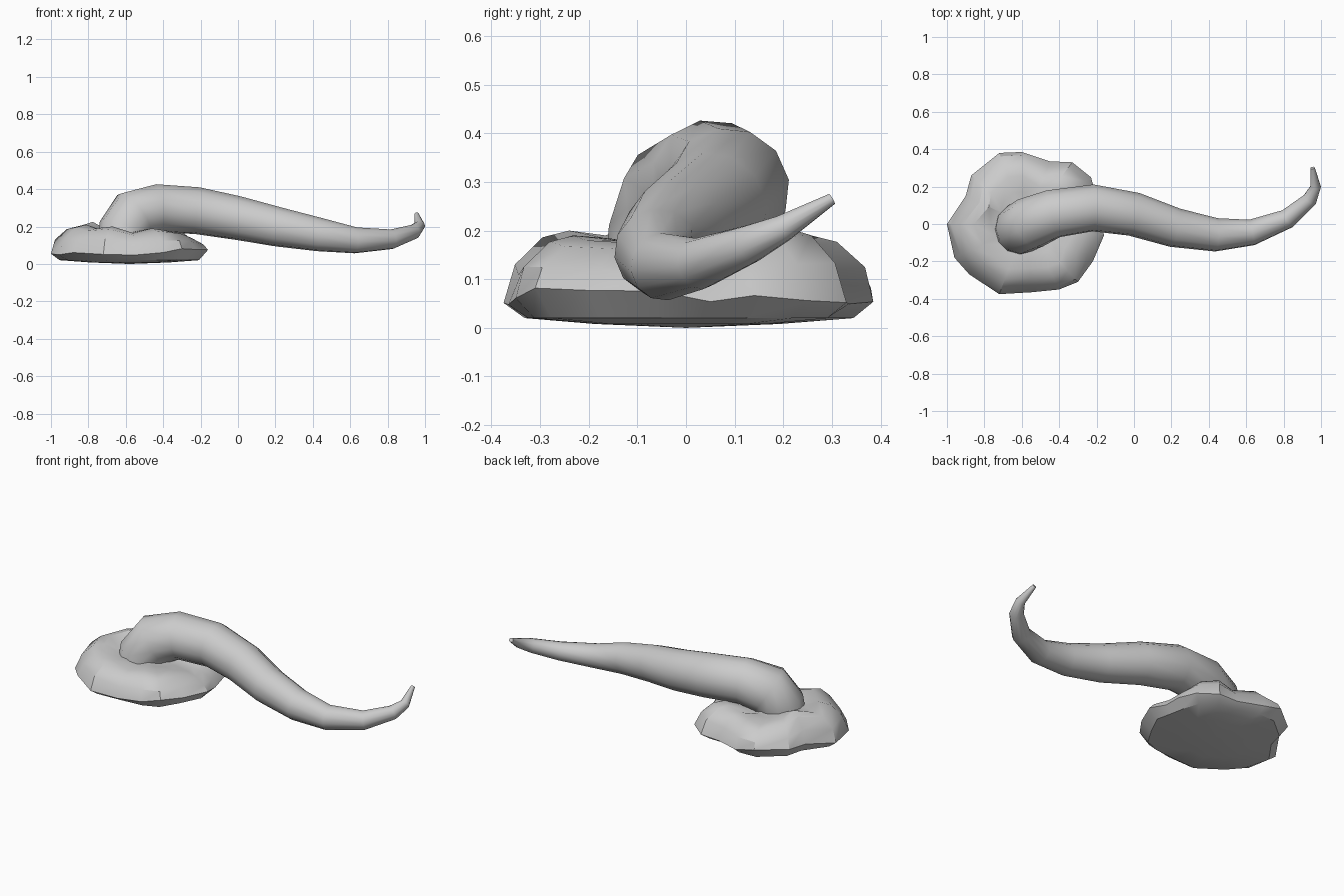
import bpy, bmesh, math, random
from mathutils import Vector

random.seed(4)
default = bpy.data.objects.get("Cube")
if default:
    bpy.data.objects.remove(default, do_unlink=True)

grey = bpy.data.materials.new("light grey")
grey.use_nodes = True
colour = (0.6, 0.6, 0.6, 1)
grey.diffuse_color = colour
grey.node_tree.nodes["Principled BSDF"].inputs["Base Color"].default_value = colour


def loft(name, rings, angle, cap_start=None, cap_end=None):
    """Skin equal-length rings of points; caps are fans to a given point."""
    bm = bmesh.new()
    loops = [[bm.verts.new(p) for p in ring] for ring in rings]
    count = len(loops[0])
    for low, high in zip(loops, loops[1:]):
        for i in range(count):
            j = (i + 1) % count
            bm.faces.new((low[i], low[j], high[j], high[i]))
    for loop, tip in ((loops[0], cap_start), (loops[-1], cap_end)):
        centre = bm.verts.new(tip)
        for i in range(count):
            bm.faces.new((loop[i], loop[(i + 1) % count], centre))
    bmesh.ops.recalc_face_normals(bm, faces=bm.faces)
    mesh = bpy.data.meshes.new(name)
    bm.to_mesh(mesh)
    bm.free()
    mesh.materials.append(grey)
    obj = bpy.data.objects.new(name, mesh)
    bpy.context.collection.objects.link(obj)
    bpy.ops.object.select_all(action='DESELECT')
    obj.select_set(True)
    bpy.context.view_layer.objects.active = obj
    bpy.ops.object.shade_smooth_by_angle(angle=math.radians(angle))
    return obj


# Tentacle: centre x, y, z and radius along its length
path = [(-.62, -.04, .08, .13), (-.61, -.025, .18, .137), (-.555, .005, .26, .143),
        (-.43, .055, .297, .132), (-.22, .086, .285, .127), (0, .052, .245, .118),
        (.22, -.02, .197, .106), (.44, -.058, .156, .09), (.63, -.045, .126, .07),
        (.82, .028, .132, .053), (.94, .13, .172, .04), (.972, .2, .205, .028),
        (.955, .3, .265, .012)]
points = [Vector(p[:3]) for p in path]
sides = 12
rings = []
side = Vector((0, 1, 0))
for i, point in enumerate(points):
    ahead = points[min(i + 1, len(points) - 1)] - point
    behind = point - points[max(i - 1, 0)]
    along = (ahead.normalized() + behind.normalized()).normalized()
    side = (side - along * side.dot(along)).normalized()
    up = along.cross(side)
    ring = []
    for k in range(sides):
        a = math.tau * k / sides
        ring.append(point + path[i][3] * (side * math.cos(a) + up * math.sin(a)))
    rings.append(ring)
loft("tentacle", rings, 50, points[0], points[-1])

# Mound: outline x, y and ridge height, anticlockwise from the left
outline = [(-1, 0, .2), (-.96, -.18, .21), (-.88, -.27, .19), (-.72, -.375, .2),
           (-.55, -.365, .165), (-.4, -.35, .19), (-.3, -.31, .18), (-.22, -.2, .175),
           (-.16, -.06, .15), (-.185, .05, .14), (-.2, .14, .16), (-.23, .25, .2),
           (-.33, .33, .205), (-.45, .335, .18), (-.6, .385, .19), (-.72, .38, .17),
           (-.87, .26, .2), (-.9, .15, .225)]
centre = Vector((-.58, 0, 0))
rim = [random.uniform(.045, .085) for p in outline]
wobble = [random.uniform(-.03, .03) for p in outline]


def mound_ring(scale, height, jitter=0):
    ring = []
    for i, (x, y, ridge) in enumerate(outline):
        s = scale + jitter * wobble[i]
        ring.append((centre.x + (x - centre.x) * s, y * s, height(i, ridge)))
    return ring


rings = [
    mound_ring(.5, lambda i, r: .008),
    mound_ring(.88, lambda i, r: .02, .5),
    mound_ring(1, lambda i, r: rim[i]),
    mound_ring(.93, lambda i, r: .6 * r + .2 * rim[i], 1),
    mound_ring(.78, lambda i, r: .93 * r, 1),
    mound_ring(.63, lambda i, r: r, 1.5),
    mound_ring(.42, lambda i, r: .5 * r + .08 + wobble[i] * .4, 1),
]
loft("mound", rings, 32, (centre.x, 0, 0), (centre.x, 0, .16))
